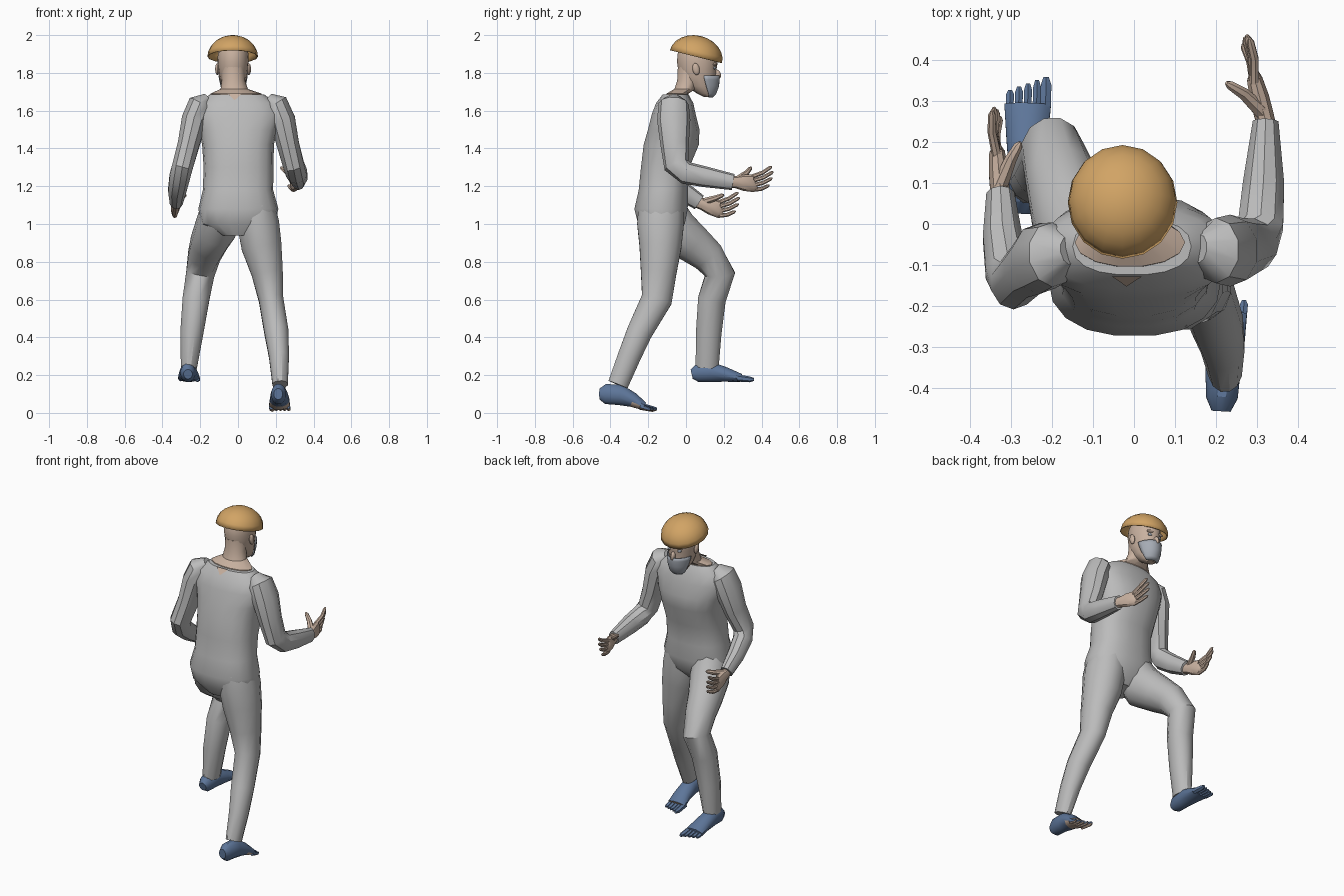
import bpy, bmesh, math
from mathutils import Vector, Matrix

cube = bpy.data.objects.get("Cube")
if cube:
    bpy.data.objects.remove(cube, do_unlink=True)


def material(name, rgb):
    m = bpy.data.materials.new(name)
    m.use_nodes = True
    m.diffuse_color = (*rgb, 1)
    m.node_tree.nodes["Principled BSDF"].inputs["Base Color"].default_value = (*rgb, 1)
    return m


SUIT = material("suit grey", (0.50, 0.50, 0.50))
SKIN = material("skin", (0.58, 0.44, 0.35))
BLUE = material("shoe blue", (0.11, 0.18, 0.32))
CAP = material("cap orange", (0.64, 0.37, 0.13))
MASK = material("mask grey", (0.38, 0.41, 0.46))


def finish(name, bm, mat, angle=35):
    bmesh.ops.recalc_face_normals(bm, faces=bm.faces)
    me = bpy.data.meshes.new(name)
    bm.to_mesh(me)
    bm.free()
    me.materials.append(mat)
    ob = bpy.data.objects.new(name, me)
    bpy.context.collection.objects.link(ob)
    bpy.ops.object.select_all(action='DESELECT')
    ob.select_set(True)
    bpy.context.view_layer.objects.active = ob
    bpy.ops.object.shade_smooth_by_angle(angle=math.radians(angle))
    return ob


def skin_rings(bm, rings, closed=True):
    """Bridge successive rings of vertices and cap the ends."""
    n = len(rings[0])
    for r, s in zip(rings, rings[1:]):
        for i in range(n if closed else n - 1):
            j = (i + 1) % n
            bm.faces.new((r[i], r[j], s[j], s[i]))
    if closed:
        bm.faces.new(rings[0])
        bm.faces.new(rings[-1])


def tube(name, mat, sections, sides=12, bm=None):
    """Sections are (x, y, z, half width, half depth) along a path."""
    own = bm is None
    bm = bm or bmesh.new()
    pts = [Vector(s[:3]) for s in sections]
    rings = []
    for k, s in enumerate(sections):
        t = (pts[min(k + 1, len(pts) - 1)] - pts[max(k - 1, 0)]).normalized()
        side = Vector((1, 0, 0))
        side = (side - t * side.dot(t)).normalized()
        up = t.cross(side)
        ring = []
        for i in range(sides):
            a = 2 * math.pi * (i + 0.5) / sides
            ring.append(bm.verts.new(pts[k] + side * s[3] * math.cos(a) + up * s[4] * math.sin(a)))
        rings.append(ring)
    skin_rings(bm, rings)
    return finish(name, bm, mat) if own else None


def stack(name, mat, levels, sides=18, power=1.0, arc=None):
    """Level outlines are (z, centre x, centre y, half x, half y)."""
    bm = bmesh.new()
    a0, a1 = arc or (0, 360)
    count = sides + (1 if arc else 0)
    rings = []
    for z, cx, cy, hx, hy in levels:
        ring = []
        for i in range(count):
            a = math.radians(a0 + (a1 - a0) * i / sides)
            c, s = math.cos(a), math.sin(a)
            ring.append(bm.verts.new((cx + hx * math.copysign(abs(c) ** power, c),
                                      cy + hy * math.copysign(abs(s) ** power, s), z)))
        rings.append(ring)
    skin_rings(bm, rings, closed=arc is None)
    return finish(name, bm, mat)


def ball(name, mat, loc, size, rot=0.0):
    bm = bmesh.new()
    bmesh.ops.create_uvsphere(bm, u_segments=12, v_segments=8, radius=1)
    bm.transform(Matrix.Translation(loc) @ Matrix.Rotation(rot, 4, 'X') @ Matrix.Diagonal((*size, 1)))
    return finish(name, bm, mat)


# Torso
stack("torso", SUIT, [
    (0.94, 0, -.14, .09, .08), (1.00, 0, -.13, .195, .125), (1.08, 0.002, -.132, .212, .143),
    (1.18, 0, -.12, .186, .132), (1.30, .003, -.11, .185, .13), (1.42, 0, -.078, .19, .148),
    (1.50, 0, -.065, .21, .138), (1.58, 0, -.065, .232, .118), (1.64, -.003, -.06, .205, .1),
    (1.685, -.005, -.055, .145, .07)], power=0.85)

# Sleeves
tube("left_sleeve", SUIT, [
    (.16, -.06, 1.665, .03, .035), (.20, -.065, 1.635, .068, .08), (.235, -.065, 1.55, .072, .088),
    (.265, -.06, 1.42, .062, .075), (.295, -.05, 1.31, .058, .068), (.31, .0, 1.27, .058, .06),
    (.317, .10, 1.25, .053, .055), (.322, .25, 1.222, .033, .043)], 10)
tube("right_sleeve", SUIT, [
    (-.16, -.065, 1.665, .03, .035), (-.20, -.075, 1.63, .068, .08), (-.232, -.085, 1.55, .07, .088),
    (-.262, -.11, 1.42, .06, .072), (-.295, -.145, 1.30, .058, .064), (-.31, -.115, 1.245, .056, .06),
    (-.322, -.03, 1.18, .05, .054), (-.327, .07, 1.115, .036, .043)], 10)

# Trouser legs
tube("left_leg", SUIT, [
    (.10, -.13, 1.09, .10, .125), (.107, -.135, 1.0, .115, .128), (.125, -.135, .88, .11, .115),
    (.155, -.145, .74, .086, .097), (.175, -.155, .60, .067, .084), (.203, -.245, .43, .066, .07),
    (.217, -.30, .30, .055, .063), (.223, -.36, .15, .042, .056)])
tube("right_leg", SUIT, [
    (-.10, -.12, 1.07, .10, .12), (-.12, -.06, .97, .112, .125), (-.155, .03, .90, .10, .108),
    (-.18, .115, .83, .088, .092), (-.20, .18, .735, .078, .082), (-.223, .137, .60, .073, .076),
    (-.245, .12, .42, .063, .07), (-.26, .112, .24, .044, .063)])


def foot(name, path, toe_shift, drop):
    """Foot with five toes; the big toe is on the inner side."""
    bm = bmesh.new()
    tube("", None, path, 12, bm)
    x, y, z = path[-1][:3]
    inner = -1 if x > 0 else 1
    for i in range(5):
        tx = x + inner * (.043 - .022 * i)
        r = .015 if i == 0 else .011
        length = .068 - .008 * i
        tube("", None, [(tx, y - .02, z, r, r + .004), (tx + toe_shift, y + length * .7, z - drop, r, r),
                        (tx + toe_shift, y + length, z - drop, r * .5, r * .5)], 6, bm)
    return finish(name, bm, BLUE)


foot("right_foot", [(-.265, .03, .205, .024, .026), (-.265, .06, .212, .04, .05), (-.263, .13, .217, .045, .055),
                    (-.262, .21, .203, .052, .04), (-.26, .292, .185, .059, .022)], .002, .008)
left_foot = foot("left_foot", [
    (.213, -.458, .10, .024, .03), (.215, -.425, .10, .04, .055), (.218, -.35, .095, .045, .056),
    (.22, -.28, .068, .053, .04), (.22, -.222, .035, .058, .022)], .004, .015)
# Bare sole under the raised front of the left foot
left_foot.data.materials.append(SKIN)
for p in left_foot.data.polygons:
    if p.normal.z < -.3 and p.center.y > -.32:
        p.material_index = 1


def hand(name, wrist, knuckle, tip, thumb):
    """Upright palm with four stacked fingers and an inward thumb."""
    w, k, t, th = map(Vector, (wrist, knuckle, tip, thumb))
    bm = bmesh.new()
    mid = w.lerp(k, .55)
    tube("", None, [(*(w - (k - w) * .2), .024, .03), (*w.lerp(k, .15), .025, .032),
                    (*mid, .025, .043), (*k, .02, .046), (*k.lerp(t, .1), .012, .04)], 10, bm)
    inner = -1 if w.x > 0 else 1
    for i in range(4):
        lift = .034 - .023 * i
        reach = (.93, 1.0, .95, .8)[i]
        base = k + Vector((0, -.01, lift))
        end = k + (t - k) * reach + Vector((inner * .006 * i, 0, lift * 1.35))
        bend = base.lerp(end, .55) + Vector((-inner * .006, 0, -.008))
        tube("", None, [(*base, .012, .012), (*bend, .011, .011),
                        (*bend.lerp(end, .8), .0095, .0095), (*end, .004, .004)], 7, bm)
    root = w.lerp(k, .2) + Vector((0, 0, .012))
    joint = root.lerp(th, .55) + Vector((0, .008, 0))
    tube("", None, [(*root, .02, .02), (*joint, .015, .015), (*joint.lerp(th, .8), .011, .011),
                    (*th, .005, .005)], 7, bm)
    finish(name, bm, SKIN)


hand("left_hand", (.322, .25, 1.222), (.295, .355, 1.215), (.282, .462, 1.262), (.226, .345, 1.30))
hand("right_hand", (-.327, .07, 1.112), (-.335, .175, 1.078), (-.348, .285, 1.125), (-.278, .20, 1.155))

# Neck with the bare collar area
stack("neck", SKIN, [
    (1.66, -.01, -.05, .13, .06), (1.69, -.01, -.045, .135, .06), (1.715, -.02, -.005, .072, .058),
    (1.76, -.024, .01, .062, .058), (1.83, -.026, .025, .064, .07)], 14)
# Bare notch at the nape
bm = bmesh.new()
bm.faces.new([bm.verts.new(v) for v in ((-.055, -.128, 1.69), (.02, -.128, 1.69), (-.018, -.153, 1.655))])
finish("nape_notch", bm, SKIN)

# Head
HX = -.026
stack("head", SKIN, [
    (1.672, HX, .115, .025, .02), (1.69, HX, .105, .045, .045), (1.73, HX, .08, .062, .08),
    (1.78, HX, .063, .074, .097), (1.82, HX, .06, .08, .102), (1.86, HX, .06, .083, .108),
    (1.91, HX, .057, .08, .10), (1.95, HX, .052, .06, .075), (1.97, HX, .05, .03, .04)], 16)
ball("nose", SKIN, (HX, .165, 1.792), (.014, .02, .026), .35)
for side, s in (("left", 1), ("right", -1)):
    ball(side + "_ear", SKIN, (HX + s * .083, .053, 1.82), (.012, .019, .032), .2)
    ball(side + "_eye", MASK, (HX + s * .032, .15, 1.826), (.015, .009, .008))
    ball(side + "_brow", SKIN, (HX + s * .033, .152, 1.845), (.024, .012, .008))

# Face mask wrapped over the lower face
mask = stack("face_mask", MASK, [
    (1.672, HX, .112, .035, .03), (1.69, HX, .105, .052, .053), (1.73, HX, .083, .067, .09),
    (1.765, HX, .07, .075, .106), (1.785, HX, .066, .078, .11)], 12, arc=(15, 165))
mod = mask.modifiers.new("thickness", 'SOLIDIFY')
mod.thickness = .004
mod.offset = 0

# Hollow domed cap, tipped forward
bm = bmesh.new()
bmesh.ops.create_uvsphere(bm, u_segments=16, v_segments=12, radius=1)
bmesh.ops.delete(bm, geom=[v for v in bm.verts if v.co.z < -.01], context='VERTS')
bm.transform(Matrix.Translation((-.028, .053, 1.886)) @ Matrix.Rotation(math.radians(-14), 4, 'X')
             @ Matrix.Diagonal((.134, .142, .112, 1)))
cap = finish("domed_cap", bm, CAP)
mod = cap.modifiers.new("thickness", 'SOLIDIFY')
mod.thickness = .004
